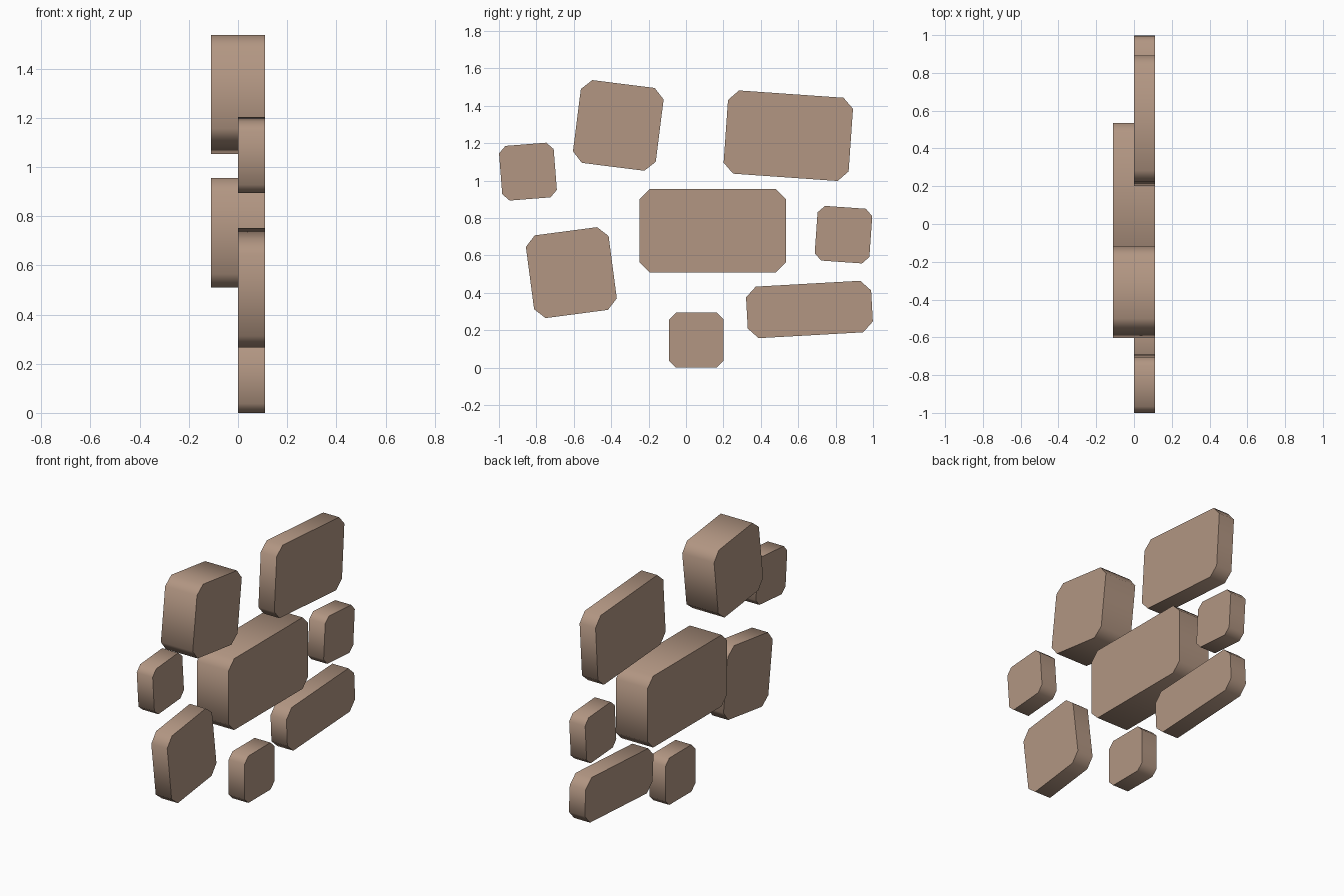
import bpy
import bmesh
from math import radians
from mathutils import Matrix

cube = bpy.data.objects.get("Cube")
if cube:
    bpy.data.objects.remove(cube, do_unlink=True)

brick_brown = bpy.data.materials.new("brick_brown")
brick_brown.use_nodes = True
color = (0.445, 0.305, 0.225, 1)
brick_brown.diffuse_color = color
brick_brown.node_tree.nodes["Principled BSDF"].inputs["Base Color"].default_value = color

HALF = 0.11  # half thickness of the wall patch


def brick(name, y, z, width, height, tilt=0, cut=0.055, back=0.0):
    """Chamfered slab in the YZ plane, from x = back to x = HALF."""
    w, h = width / 2, height / 2
    outline = [(w, cut - h), (w, h - cut), (w - cut, h), (cut - w, h),
               (-w, h - cut), (-w, cut - h), (cut - w, -h), (w - cut, -h)]
    bm = bmesh.new()
    cap = bm.faces.new([bm.verts.new((back, a, b)) for a, b in outline])
    side = bmesh.ops.extrude_face_region(bm, geom=[cap], use_keep_orig=True)
    moved = [v for v in side["geom"] if isinstance(v, bmesh.types.BMVert)]
    bmesh.ops.translate(bm, verts=moved, vec=(HALF - back, 0, 0))
    bmesh.ops.recalc_face_normals(bm, faces=bm.faces)
    bm.transform(Matrix.Translation((0, y, z)) @ Matrix.Rotation(radians(tilt), 4, "X"))
    mesh = bpy.data.meshes.new(name)
    bm.to_mesh(mesh)
    bm.free()
    mesh.materials.append(brick_brown)
    obj = bpy.data.objects.new(name, mesh)
    bpy.context.collection.objects.link(obj)
    # Rounded-looking rim, crisp caps
    bpy.ops.object.select_all(action="DESELECT")
    obj.select_set(True)
    bpy.context.view_layer.objects.active = obj
    bpy.ops.object.shade_smooth_by_angle(angle=radians(60))


# Thick bricks that stand out on both sides
brick("center_brick", 0.143, 0.732, 0.785, 0.446, back=-HALF)
brick("upper_front_brick", -0.362, 1.295, 0.446, 0.446, -7.2, back=-HALF)

# Thin bricks
brick("upper_back_brick", 0.547, 1.24, 0.67, 0.446, -4)
brick("lower_front_brick", -0.613, 0.508, 0.446, 0.446, 7.5)
brick("lower_back_brick", 0.66, 0.311, 0.67, 0.276, 3.2)

# Small thin bricks
brick("bottom_small_brick", 0.055, 0.147, 0.293, 0.293, cut=0.037)
brick("front_small_brick", -0.845, 1.048, 0.293, 0.293, 4.5, cut=0.037)
brick("back_small_brick", 0.842, 0.711, 0.293, 0.293, -4, cut=0.037)
